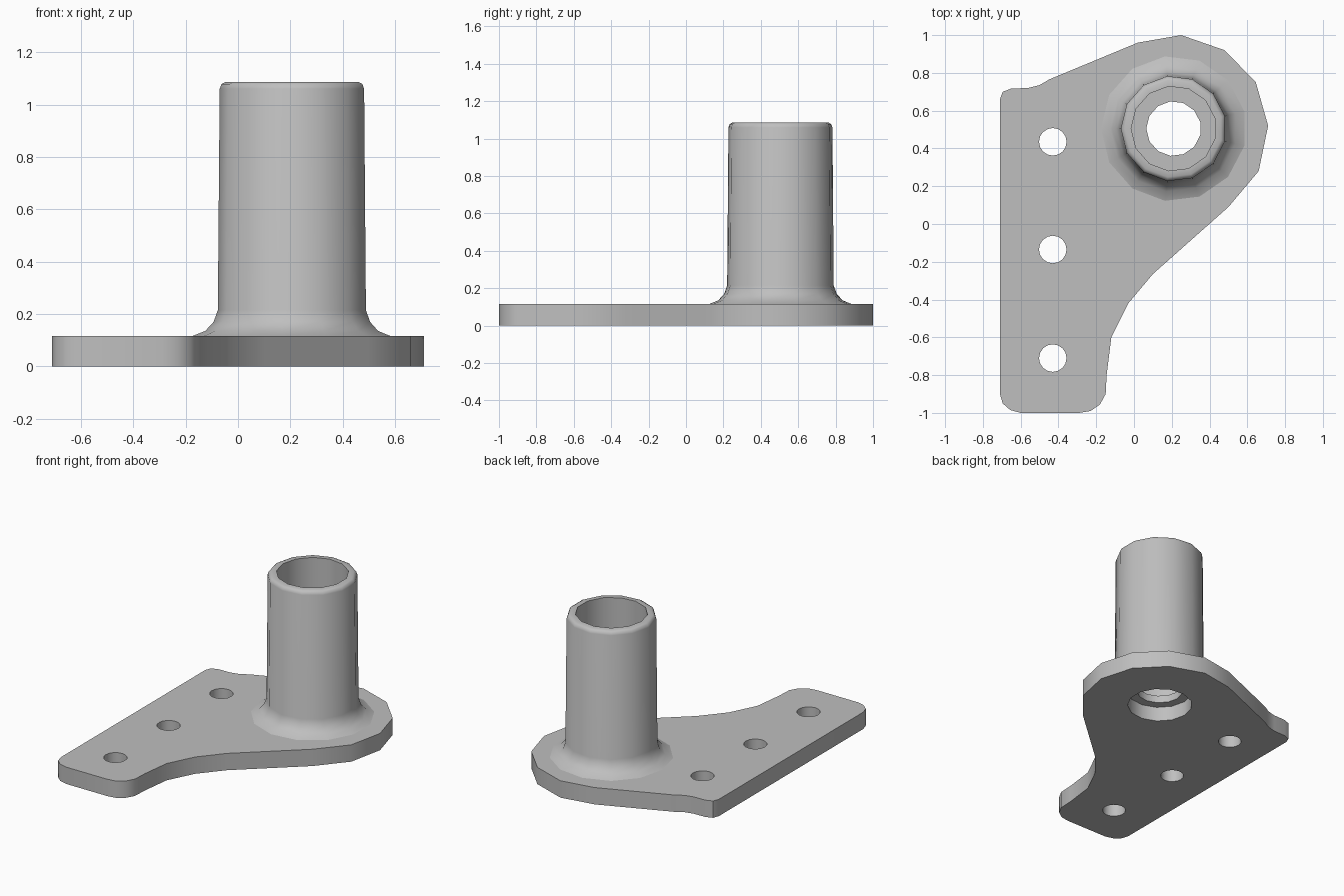
import bpy, bmesh, math

cube = bpy.data.objects.get("Cube")
if cube:
    bpy.data.objects.remove(cube)

SIDES = 13
CENTRE = (0.21, 0.505)
THICK = 0.115

grey = bpy.data.materials.new("plain grey")
grey.use_nodes = True
colour = (0.52, 0.52, 0.52, 1)
grey.diffuse_color = colour
grey.node_tree.nodes["Principled BSDF"].inputs["Base Color"].default_value = colour


def ring(centre, radius, sides):
    """Points of a regular polygon with one corner towards -x."""
    return [(centre[0] - radius * math.cos(math.tau * i / sides),
             centre[1] - radius * math.sin(math.tau * i / sides)) for i in range(sides)]


def finish(obj, angle):
    """Weld, fix normals, colour and smooth a mesh object."""
    bm = bmesh.new()
    bm.from_mesh(obj.data)
    bmesh.ops.remove_doubles(bm, verts=bm.verts, dist=0.0005)
    bmesh.ops.recalc_face_normals(bm, faces=bm.faces)
    bm.to_mesh(obj.data)
    bm.free()
    obj.data.materials.clear()
    obj.data.materials.append(grey)
    bpy.ops.object.select_all(action='DESELECT')
    obj.select_set(True)
    bpy.context.view_layer.objects.active = obj
    bpy.ops.object.shade_smooth_by_angle(angle=math.radians(angle))


# Mounting plate: filled outline with three bolt holes and a bore
outline = [
    (-0.71, -0.9), (-0.71, 0.66), (-0.695, 0.7), (-0.65, 0.717), (-0.56, 0.72),
    (-0.5, 0.735), (-0.45, 0.765), (0.02, 0.96), (0.25, 1), (0.48, 0.92),
    (0.645, 0.75), (0.71, 0.52), (0.66, 0.28), (0.5, 0.09), (0.1, -0.265),
    (-0.03, -0.42), (-0.12, -0.6), (-0.145, -0.8), (-0.15, -0.9), (-0.18, -0.955),
    (-0.23, -0.99), (-0.29, -1), (-0.6, -1), (-0.655, -0.985), (-0.695, -0.95)]
bolt_holes = [ring((-0.43, y), 0.073, 16) for y in (0.435, -0.135, -0.71)]

curve = bpy.data.curves.new("mounting_plate", 'CURVE')
curve.dimensions = '2D'
curve.fill_mode = 'BOTH'
curve.extrude = THICK / 2
for points in [outline, ring(CENTRE, 0.205, SIDES)] + bolt_holes:
    spline = curve.splines.new('POLY')
    spline.points.add(len(points) - 1)
    for point, (x, y) in zip(spline.points, points):
        point.co = (x, y, 0, 1)
    spline.use_cyclic_u = True
plate = bpy.data.objects.new("mounting_plate", curve)
plate.location.z = THICK / 2
bpy.context.collection.objects.link(plate)
bpy.ops.object.select_all(action='DESELECT')
plate.select_set(True)
bpy.context.view_layer.objects.active = plate
bpy.ops.object.convert(target='MESH')
finish(bpy.context.view_layer.objects.active, 40)

# Tube: flared foot, wall, rounded rim, bore, inner shelf and lower ledge
profile = [
    (0.385, THICK), (0.335, 0.135), (0.303, 0.17), (0.287, 0.215), (0.28, 1.06),
    (0.273, 1.078), (0.258, 1.086), (0.225, 1.086), (0.225, 0.15),
    (0.145, 0.15), (0.145, 0.1), (0.205, 0.1)]
bm = bmesh.new()
rings = [[bm.verts.new((x, y, z)) for x, y in ring(CENTRE, r, SIDES)] for r, z in profile]
for low, high in zip(rings, rings[1:]):
    for i in range(SIDES):
        j = (i + 1) % SIDES
        bm.faces.new((low[i], low[j], high[j], high[i]))
mesh = bpy.data.meshes.new("tube")
bm.to_mesh(mesh)
bm.free()
tube = bpy.data.objects.new("tube", mesh)
bpy.context.collection.objects.link(tube)
finish(tube, 45)
